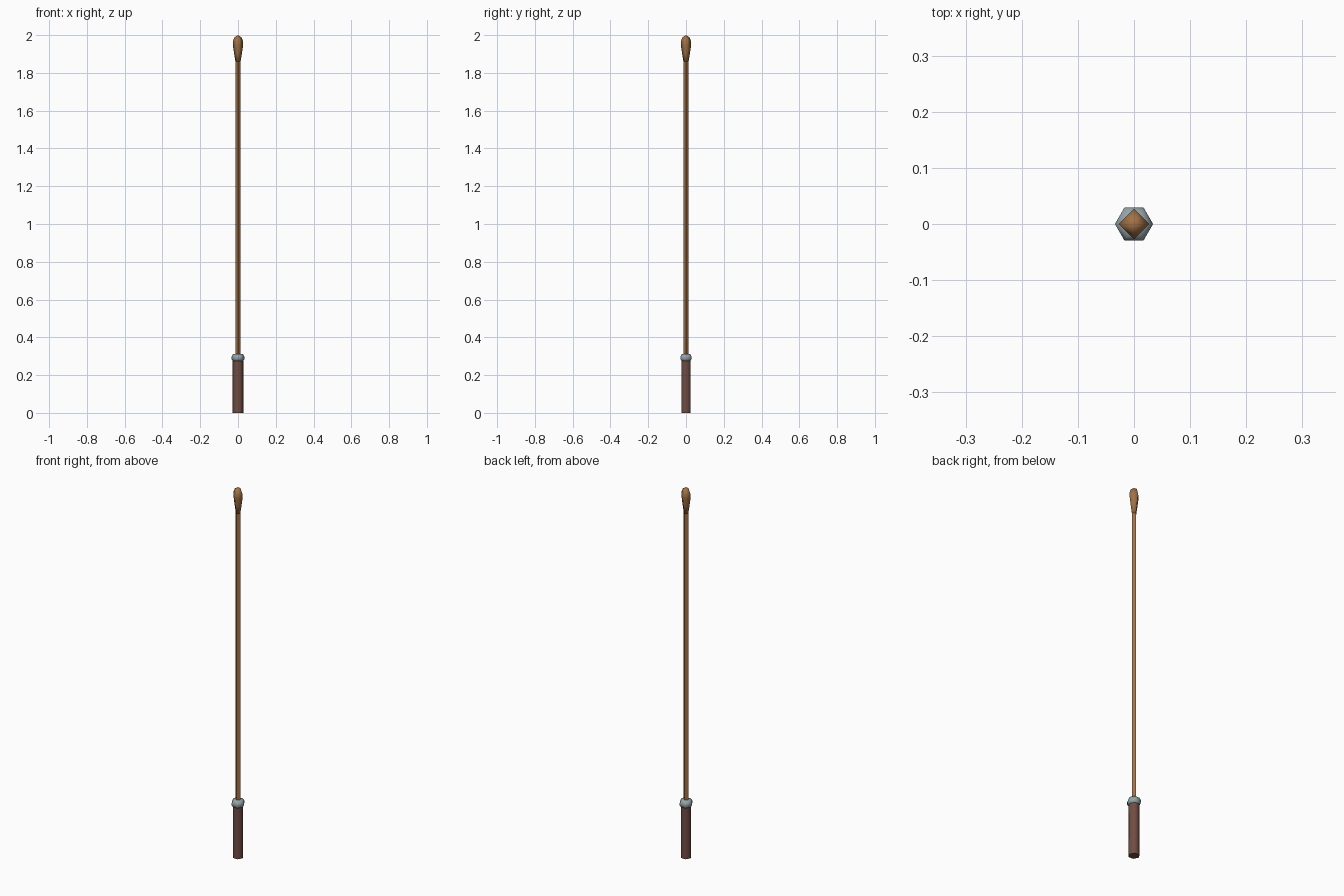
import bpy, math

if "Cube" in bpy.data.objects:
    bpy.data.objects.remove(bpy.data.objects["Cube"])


def material(name, rgb):
    m = bpy.data.materials.new(name)
    m.diffuse_color = (*rgb, 1)
    m.use_nodes = True
    m.node_tree.nodes["Principled BSDF"].inputs["Base Color"].default_value = m.diffuse_color
    return m


def lathe(name, profile, sides, mat, smooth=60):
    """Revolve (radius, z) points around z; a zero radius makes a point."""
    verts, faces, rings = [], [], []
    for r, z in profile:
        n = sides if r > 0 else 1
        rings.append(list(range(len(verts), len(verts) + n)))
        for i in range(n):
            a = 2 * math.pi * i / sides
            verts.append((r * math.cos(a), r * math.sin(a), z))
    for lo, hi in zip(rings, rings[1:]):
        for i in range(sides):
            j = (i + 1) % sides
            if len(hi) == 1:
                faces.append((lo[i], lo[j], hi[0]))
            else:
                faces.append((lo[i], lo[j], hi[j], hi[i]))
    faces.append(tuple(reversed(rings[0])))
    if len(rings[-1]) > 1:
        faces.append(tuple(rings[-1]))
    me = bpy.data.meshes.new(name)
    me.from_pydata(verts, [], faces)
    me.materials.append(mat)
    ob = bpy.data.objects.new(name, me)
    bpy.context.collection.objects.link(ob)
    bpy.ops.object.select_all(action='DESELECT')
    ob.select_set(True)
    bpy.context.view_layer.objects.active = ob
    bpy.ops.object.shade_smooth_by_angle(angle=math.radians(smooth))
    return ob


wood = material("light wood", (0.36, 0.17, 0.06))
grip = material("dark leather", (0.16, 0.075, 0.055))
metal = material("grey metal", (0.30, 0.37, 0.39))

# Six-sided grip
lathe("grip", [(0.028, 0), (0.028, 0.28)], 6, grip, 61)

# Rounded collar on top of the grip
lathe("collar", [(0.027, 0.274), (0.034, 0.285), (0.034, 0.298),
                 (0.027, 0.311), (0.012, 0.313)], 6, metal, 65)

# Thin four-sided shaft
lathe("shaft", [(0.0135, 0.30), (0.0135, 1.865)], 4, wood, 30)

# Bud-shaped tip
lathe("tip", [(0.0135, 1.86), (0.021, 1.905), (0.027, 1.945), (0.027, 1.967),
              (0.019, 1.988), (0, 2.0)], 4, wood, 95)
